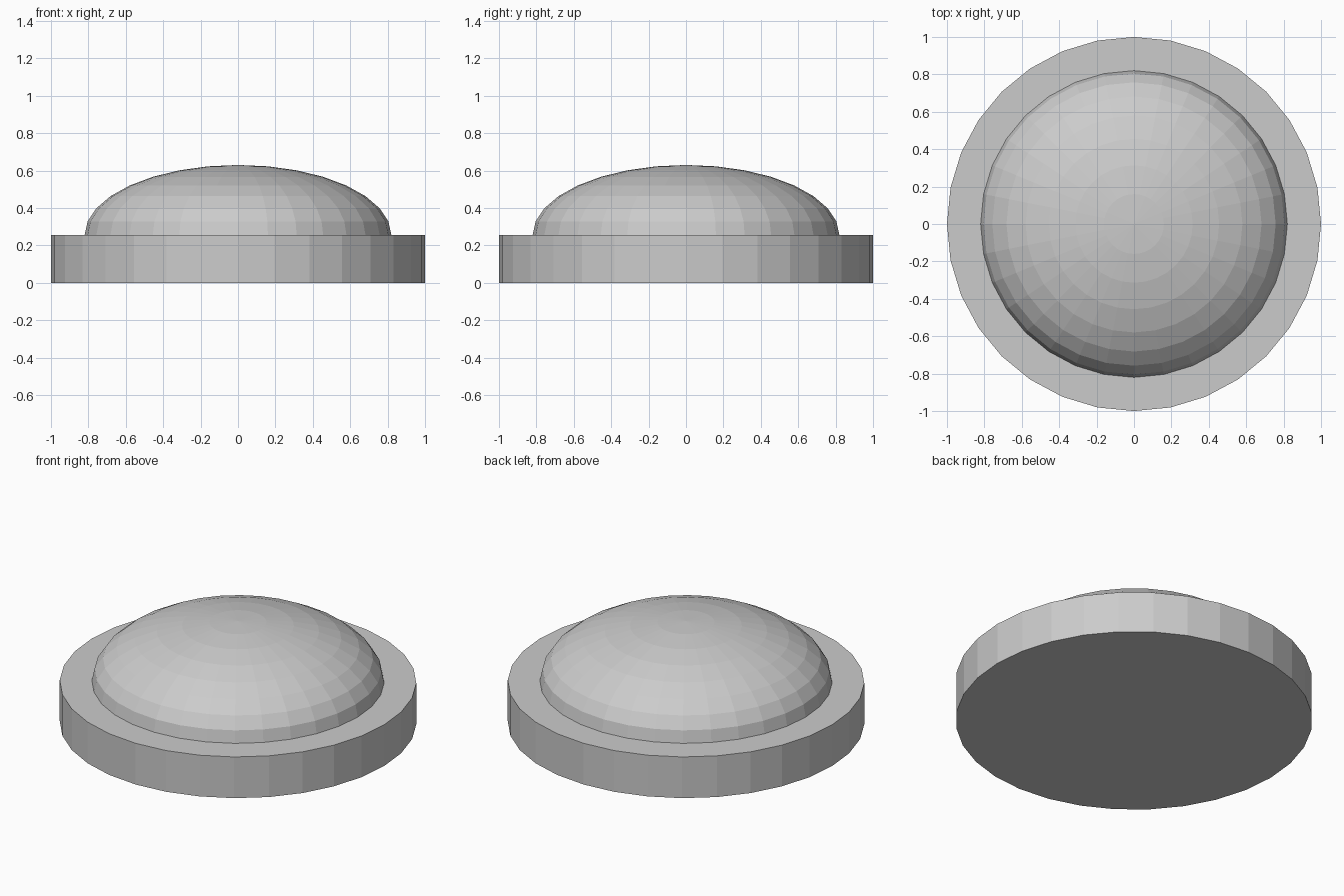
import bpy, bmesh

if "Cube" in bpy.data.objects:
    bpy.data.objects.remove(bpy.data.objects["Cube"])

SIDES = 32
BASE_HEIGHT = 0.255
DOME_RADIUS = 0.82
DOME_HEIGHT = 0.375

# Round base disc
bpy.ops.mesh.primitive_cylinder_add(vertices=SIDES, radius=1.0, depth=BASE_HEIGHT,
                                    location=(0, 0, BASE_HEIGHT / 2))
bpy.context.object.name = "base"

# Flattened hemisphere resting on the base
bm = bmesh.new()
bmesh.ops.create_uvsphere(bm, u_segments=SIDES, v_segments=16, radius=1.0)
lower = [v for v in bm.verts if v.co.z < -0.001]
bmesh.ops.delete(bm, geom=lower, context='VERTS')
bmesh.ops.scale(bm, vec=(DOME_RADIUS, DOME_RADIUS, DOME_HEIGHT), verts=bm.verts)
bmesh.ops.translate(bm, vec=(0, 0, BASE_HEIGHT), verts=bm.verts)
mesh = bpy.data.meshes.new("dome")
bm.to_mesh(mesh)
bm.free()
bpy.context.collection.objects.link(bpy.data.objects.new("dome", mesh))
